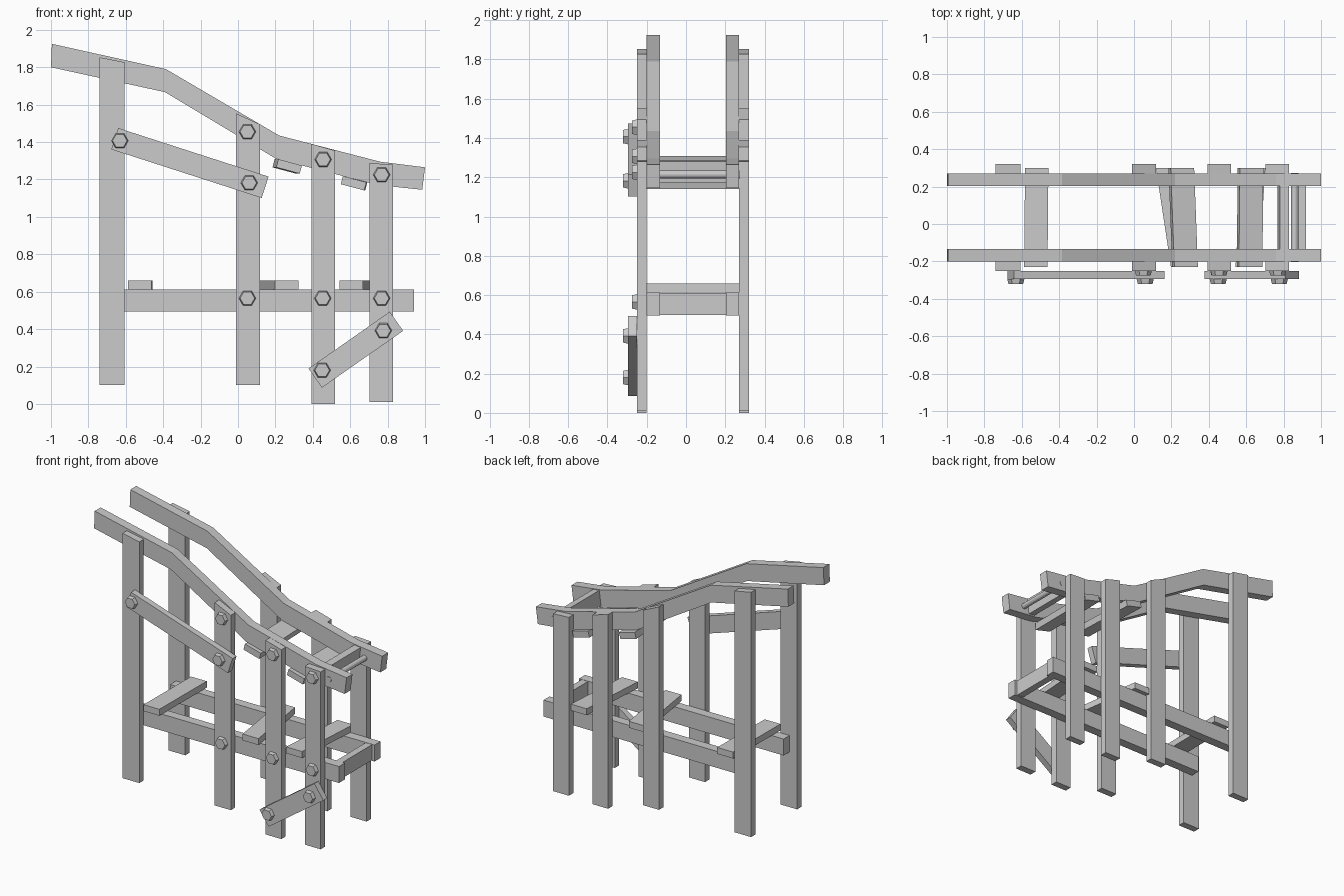
import bpy, math
from mathutils import Matrix, Vector

if "Cube" in bpy.data.objects:
    bpy.data.objects.remove(bpy.data.objects["Cube"])

MID = 0.035  # y of the plane halfway between the two side frames


def extrude(name, pts, y0, y1, shift=0.0):
    """Extrude an x-z outline from y0 to y1; shift slides the far end in x."""
    n = len(pts)
    verts = [(x, y0, z) for x, z in pts] + [(x + shift, y1, z) for x, z in pts]
    faces = [tuple(range(n)), tuple(reversed(range(n, 2 * n)))]
    faces += [(i, i + n, (i + 1) % n + n, (i + 1) % n) for i in range(n)]
    mesh = bpy.data.meshes.new(name)
    mesh.from_pydata(verts, [], faces)
    ob = bpy.data.objects.new(name, mesh)
    bpy.context.collection.objects.link(ob)
    # outward normals whatever the winding of the outline
    area = sum(pts[i][0] * pts[(i + 1) % n][1] - pts[(i + 1) % n][0] * pts[i][1] for i in range(n))
    if area < 0:
        mesh.flip_normals()
    return ob


def rect(cx, cz, w, h, deg=0.0):
    """Rotated rectangle outline in the x-z plane."""
    r = Matrix.Rotation(math.radians(deg), 2)
    return [tuple(r @ Vector((sx * w / 2, sz * h / 2)) + Vector((cx, cz)))
            for sx, sz in ((-1, -1), (1, -1), (1, 1), (-1, 1))]


def both_sides(name, pts, y0, y1):
    """Same part on the front and back frame."""
    extrude("front_" + name, pts, y0, y1)
    extrude("back_" + name, pts, 2 * MID - y1, 2 * MID - y0)


# sloping top rails
rail = [(-1, 1.80), (-0.39, 1.667), (0.205, 1.31), (0.75, 1.17), (0.985, 1.145),
        (1.0, 1.265), (0.76, 1.295), (0.22, 1.435), (-0.385, 1.79), (-0.995, 1.925)]
both_sides("top_rail", rail, -0.20, -0.133)

# lower beams
both_sides("lower_beam", [(-0.68, 0.495), (0.94, 0.495), (0.94, 0.613), (-0.68, 0.613)], -0.20, -0.133)

# posts: left x, right x, bottom z, top-left z, top-right z
posts = [(-0.74, -0.607, 0.10, 1.853, 1.827), (-0.01, 0.118, 0.10, 1.553, 1.495),
         (0.393, 0.518, 0.0, 1.39, 1.355), (0.704, 0.83, 0.01, 1.287, 1.28)]
for i, (a, b, z, ta, tb) in enumerate(posts):
    both_sides(f"post_{i + 1}", [(a, z), (b, z), (b, tb), (a, ta)], -0.25, -0.20)

# loose boards lying across the lower beams
for i, (x, shift) in enumerate([(-0.525, 0.005), (0.26, -0.08), (0.605, 0.035)]):
    extrude(f"lower_board_{i + 1}", rect(x, 0.636, 0.125, 0.046), -0.23, 0.30, shift)

# cleats under the top rails
extrude("upper_cleat_1", rect(0.273, 1.27, 0.13, 0.045, -15), -0.23, 0.30, -0.02)
extrude("upper_cleat_2", rect(0.618, 1.18, 0.13, 0.045, -15), -0.23, 0.30, 0.005)

# cross pieces at the right end
extrude("upper_cross_board", rect(0.798, 1.23, 0.05, 0.11, -7), -0.135, 0.205)
extrude("lower_cross_board", rect(0.895, 0.555, 0.05, 0.112), -0.135, 0.205)
rod = [(0.86 + 0.02 * math.cos(a), 1.215 + 0.02 * math.sin(a))
       for a in (k * math.tau / 12 for k in range(12))]
extrude("cross_rod", rod, -0.202, 0.272)

# diagonal braces on the front
extrude("upper_brace", rect(-0.257, 1.288, 0.845, 0.12, -17.9), -0.295, -0.25)
extrude("lower_brace", rect(0.63, 0.29, 0.53, 0.125, 35), -0.295, -0.25)


# hexagonal bolt heads with a slight taper
def bolt(i, x, z, y):
    bpy.ops.mesh.primitive_cone_add(vertices=6, radius1=0.046, radius2=0.039, depth=0.028,
                                    location=(x, y - 0.012, z))
    ob = bpy.context.object
    ob.name = f"bolt_{i}"
    ob.rotation_euler = (math.pi / 2, math.radians(30), 0)
    ob.rotation_euler = (Matrix.Rotation(math.pi / 2, 3, 'X') @ Matrix.Rotation(math.radians(30), 3, 'Z')).to_euler()


spots = [(0.05, 1.455, -0.25), (0.455, 1.307, -0.25), (0.768, 1.225, -0.25),
         (0.05, 0.565, -0.25), (0.453, 0.565, -0.25), (0.768, 0.565, -0.25),
         (-0.632, 1.407, -0.295), (0.06, 1.182, -0.295),
         (0.45, 0.18, -0.295), (0.777, 0.392, -0.295)]
for i, s in enumerate(spots):
    bolt(i + 1, *s)
